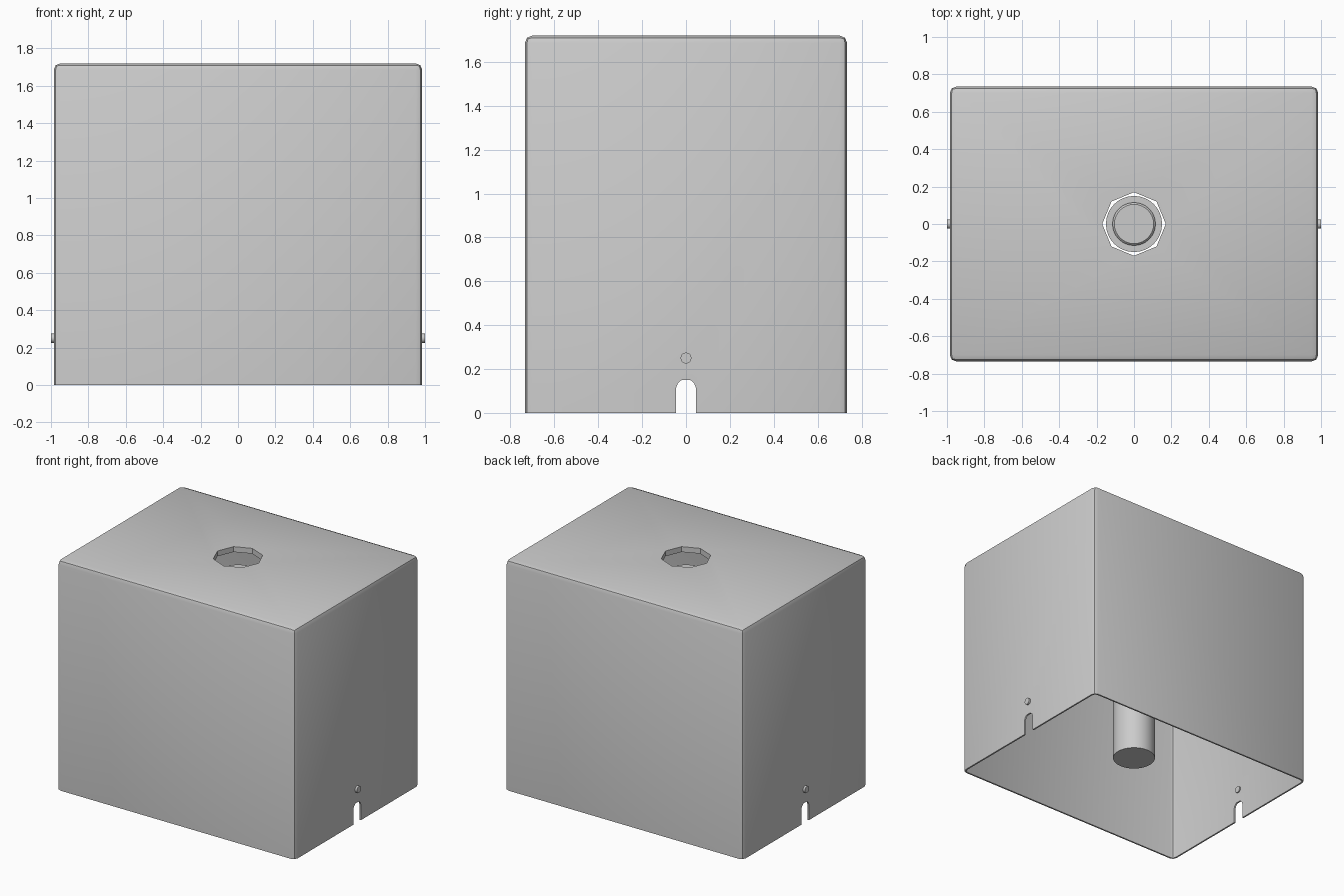
import bpy, bmesh, math
from mathutils import Matrix

if "Cube" in bpy.data.objects:
    bpy.data.objects.remove(bpy.data.objects["Cube"])

W, D, H = 1.97, 1.47, 1.72
WALL = 0.012


def make(name, bm, angle=30):
    bmesh.ops.recalc_face_normals(bm, faces=bm.faces)
    me = bpy.data.meshes.new(name)
    bm.to_mesh(me)
    bm.free()
    ob = bpy.data.objects.new(name, me)
    bpy.context.collection.objects.link(ob)
    if angle:
        smooth(ob, angle)
    return ob


def smooth(ob, angle):
    bpy.ops.object.select_all(action='DESELECT')
    bpy.context.view_layer.objects.active = ob
    ob.select_set(True)
    bpy.ops.object.shade_smooth_by_angle(angle=math.radians(angle))


def prism(outline, axis_matrix, depth):
    """Extrude a flat outline along local z, centred."""
    bm = bmesh.new()
    f = bm.faces.new([bm.verts.new((x, y, -depth / 2)) for x, y in outline])
    ext = bmesh.ops.extrude_face_region(bm, geom=[f])
    bmesh.ops.translate(bm, vec=(0, 0, depth),
                        verts=[v for v in ext['geom'] if isinstance(v, bmesh.types.BMVert)])
    bm.transform(axis_matrix)
    return bm


def lathe(profile, segs):
    bm = bmesh.new()
    vs = [bm.verts.new((r, 0, z)) for r, z in profile]
    es = [bm.edges.new(p) for p in zip(vs, vs[1:])]
    bmesh.ops.spin(bm, geom=vs + es, axis=(0, 0, 1), cent=(0, 0, 0),
                   angle=2 * math.pi, steps=segs)
    bmesh.ops.remove_doubles(bm, verts=bm.verts, dist=1e-5)
    return bm


# Cover: rounded box, open underneath
bm = bmesh.new()
bmesh.ops.create_cube(bm, size=1, matrix=Matrix.Translation((0, 0, H / 2)) @ Matrix.Diagonal((W, D, H, 1)))
edges = [e for e in bm.edges if any(v.co.z > 0.1 for v in e.verts)]
bmesh.ops.bevel(bm, geom=edges, offset=0.035, segments=2, profile=0.5, affect='EDGES')
bmesh.ops.delete(bm, geom=[f for f in bm.faces if f.calc_center_median().z < 1e-4], context='FACES')
cover = make("cover", bm, 0)
sol = cover.modifiers.new("wall", 'SOLIDIFY')
sol.thickness = WALL
sol.offset = -1

# Cutters: octagonal top hole and the cable slot through both sides
octagon = [(0.17 * math.cos(i * math.pi / 4), 0.17 * math.sin(i * math.pi / 4)) for i in range(8)]
hole = make("hole_cutter", prism(octagon, Matrix.Translation((0, 0, H)), 0.3), 0)
slot_shape = [(-0.045, -0.1), (0.045, -0.1), (0.045, 0.115), (0.037, 0.135),
              (0.02, 0.15), (-0.02, 0.15), (-0.037, 0.135), (-0.045, 0.115)]
to_side = Matrix(((0, 0, 1, 0), (1, 0, 0, 0), (0, 1, 0, 0), (0, 0, 0, 1)))
slot = make("slot_cutter", prism(slot_shape, to_side, 3), 0)
for c in (hole, slot):
    m = cover.modifiers.new(c.name, 'BOOLEAN')
    m.operation = 'DIFFERENCE'
    m.solver = 'EXACT'
    m.object = c

# Bake the cover and remove the cutters
dg = bpy.context.evaluated_depsgraph_get()
cover.data = bpy.data.meshes.new_from_object(cover.evaluated_get(dg))
cover.modifiers.clear()
for c in (hole, slot):
    bpy.data.objects.remove(c)
smooth(cover, 40)

# Octagonal lip lining the hole
make("hole_lip", lathe([(0.17, H - 0.001), (0.17, H - 0.04), (0.18, H - 0.04),
                        (0.18, H - 0.001), (0.17, H - 0.001)], 8), 20)

# Hanging inner cylinder with a raised boss on top
make("inner_cylinder", lathe([(0, 0.15), (0.15, 0.15), (0.15, 1.58), (0.115, 1.58),
                              (0.115, 1.605), (0.105, 1.615), (0, 1.615)], 32))

# Side screws
for name, s in (("screw_right", 1), ("screw_left", -1)):
    bm = bmesh.new()
    bmesh.ops.create_cone(bm, cap_ends=True, segments=16, radius1=0.025, radius2=0.025, depth=0.035,
                          matrix=Matrix.Translation((s * 0.9825, 0, 0.25)) @ Matrix.Rotation(math.pi / 2, 4, 'Y'))
    make(name, bm)
